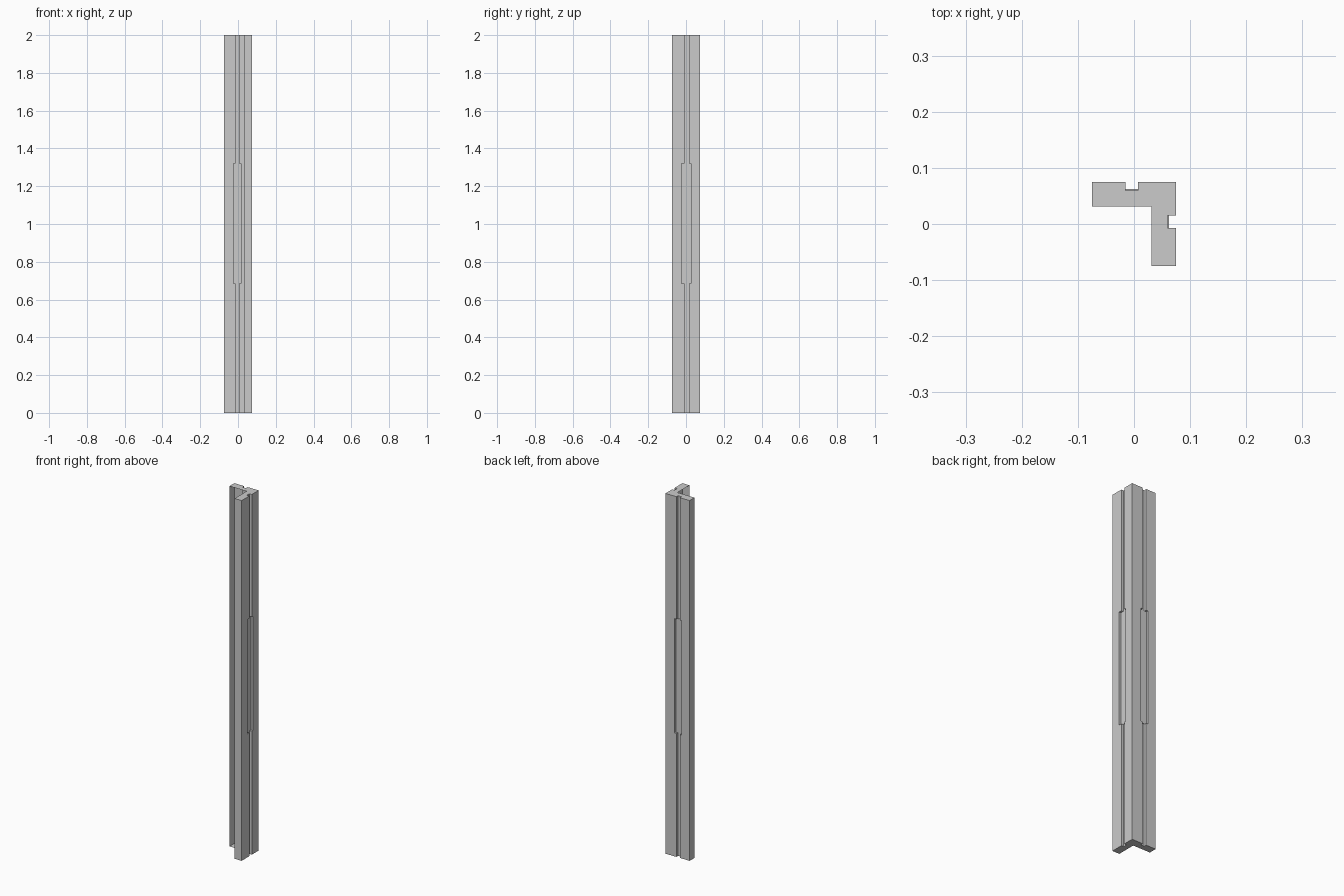
import bpy
import bmesh
from mathutils import Matrix

if "Cube" in bpy.data.objects:
    bpy.data.objects.remove(bpy.data.objects["Cube"])

E = 0.0745           # outer half width
INNER = 0.031        # inner side of both arms
Z_LOW, Z_HIGH, HEIGHT = 0.685, 1.32, 2.0
LAP = 0.001          # small overlap so the cuts join cleanly


def prism(name, profile, z0, z1):
    """Extrude a closed xy profile from z0 to z1."""
    bm = bmesh.new()
    face = bm.faces.new([bm.verts.new((x, y, z0)) for x, y in profile])
    up = bmesh.ops.extrude_face_region(bm, geom=[face])["geom"]
    bmesh.ops.translate(bm, vec=(0, 0, z1 - z0),
                        verts=[v for v in up if isinstance(v, bmesh.types.BMVert)])
    bmesh.ops.recalc_face_normals(bm, faces=bm.faces)
    mesh = bpy.data.meshes.new(name)
    bm.to_mesh(mesh)
    bm.free()
    obj = bpy.data.objects.new(name, mesh)
    bpy.context.collection.objects.link(obj)
    return obj


# L-shaped corner post
post = prism("corner_post", [(-E, E), (-E, INNER), (INNER, INNER),
                             (INNER, -E), (E, -E), (E, E)], 0, HEIGHT)
bpy.context.view_layer.objects.active = post

# Outer grooves: narrow and deep at both ends, wide and shallower in the middle
for turn, wide in ((0, (-0.026, 0.019)), (-1.5707963268, (-0.026, 0.025))):
    cuts = [(*wide, 0.0625, Z_LOW, Z_HIGH),
            (-0.015, 0.007, 0.0595, -0.1, Z_LOW + LAP),
            (-0.015, 0.007, 0.0595, Z_HIGH - LAP, HEIGHT + 0.1)]
    for x0, x1, floor, z0, z1 in cuts:
        cutter = prism("groove_cutter", [(x0, floor), (x1, floor), (x1, 0.1), (x0, 0.1)], z0, z1)
        cutter.data.transform(Matrix.Rotation(turn, 4, "Z"))
        cutter.hide_render = True
        mod = post.modifiers.new("groove", "BOOLEAN")
        mod.operation = "DIFFERENCE"
        mod.solver = "EXACT"
        mod.object = cutter
        bpy.ops.object.modifier_apply(modifier=mod.name)
        bpy.data.objects.remove(cutter)

# The two hidden inner sides are open
bm = bmesh.new()
bm.from_mesh(post.data)
inner = [f for f in bm.faces
         if all(abs(v.co.x - INNER) < 1e-4 for v in f.verts)
         or all(abs(v.co.y - INNER) < 1e-4 for v in f.verts)]
bmesh.ops.delete(bm, geom=inner, context="FACES")
bm.to_mesh(post.data)
bm.free()
